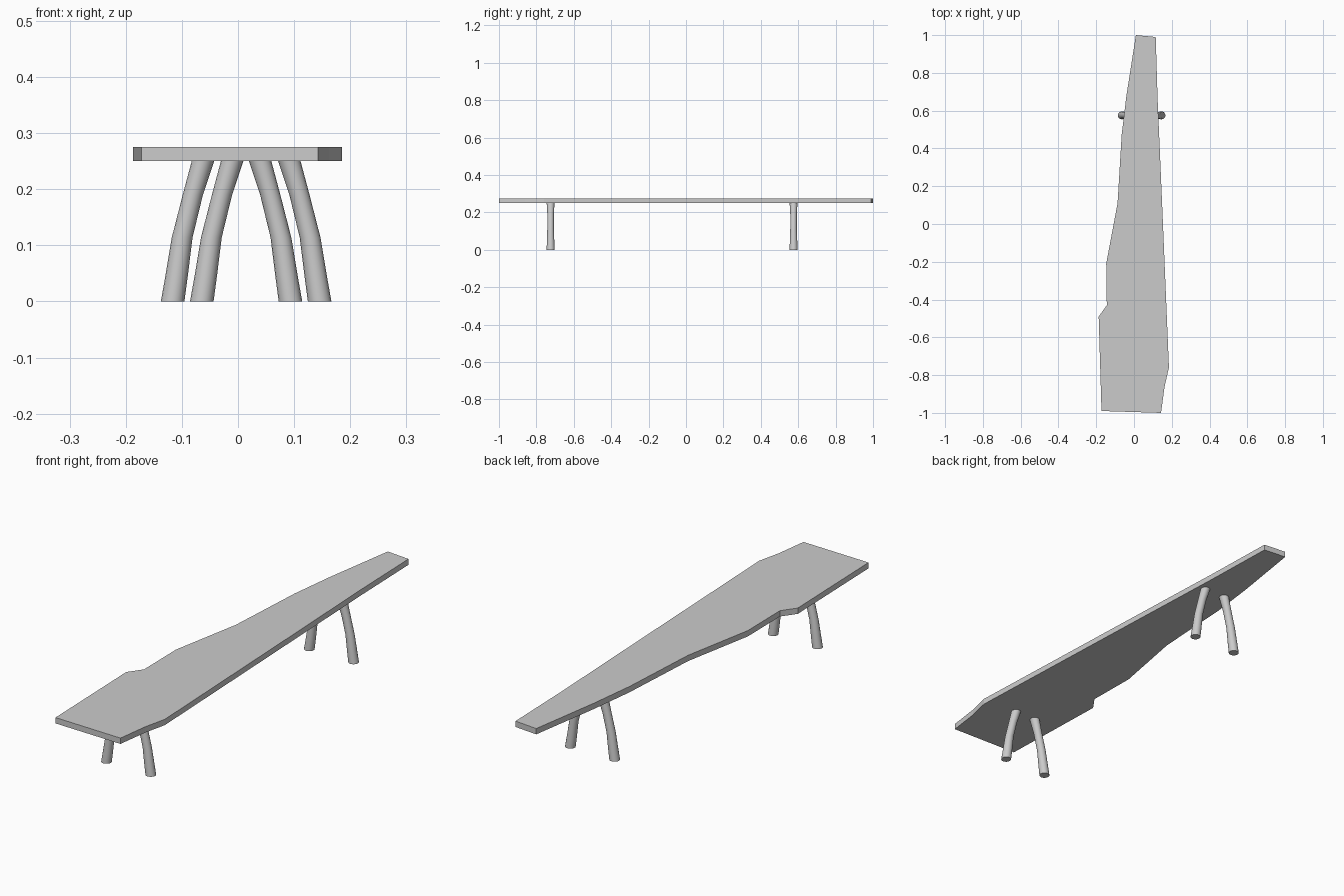
import bpy, bmesh, math

if "Cube" in bpy.data.objects:
    bpy.data.objects.remove(bpy.data.objects["Cube"])

SLAB_BOTTOM, SLAB_TOP = 0.25, 0.275


def finish(bm, name):
    bmesh.ops.recalc_face_normals(bm, faces=bm.faces)
    mesh = bpy.data.meshes.new(name)
    bm.to_mesh(mesh)
    bm.free()
    obj = bpy.data.objects.new(name, mesh)
    bpy.context.collection.objects.link(obj)
    return obj


# Bench top: live-edge plank outline, extruded upward
outline = [
    (0.01, 1.0), (0.115, 0.99), (0.125, 0.66), (0.150, 0.08), (0.185, -0.76),
    (0.162, -0.86), (0.143, -1.0), (-0.172, -0.99), (-0.187, -0.49),
    (-0.144, -0.43), (-0.147, -0.21), (-0.087, 0.11), (-0.065, 0.475), (-0.04, 0.68),
]
bm = bmesh.new()
face = bm.faces.new([bm.verts.new((x, y, SLAB_BOTTOM)) for x, y in outline])
extruded = bmesh.ops.extrude_face_region(bm, geom=[face])["geom"]
bmesh.ops.translate(bm, vec=(0, 0, SLAB_TOP - SLAB_BOTTOM),
                    verts=[v for v in extruded if isinstance(v, bmesh.types.BMVert)])
finish(bm, "bench_top")

# Leg rings: height, outward offset from the pair's centre, x radius, y radius
rings = [
    (0.0, 0.105, 0.0210, 0.0210),
    (0.045, 0.098, 0.0200, 0.0200),
    (0.114, 0.088, 0.0185, 0.0175),
    (0.19, 0.069, 0.0180, 0.0175),
    (SLAB_BOTTOM, 0.051, 0.0200, 0.0210),
]
SIDES = 16


def branch_leg(name, centre_x, y, side):
    bm = bmesh.new()
    loops = []
    for z, offset, rx, ry in rings:
        loops.append([bm.verts.new((centre_x + side * offset + rx * math.cos(a),
                                    y + ry * math.sin(a), z))
                      for a in (2 * math.pi * i / SIDES for i in range(SIDES))])
    for low, high in zip(loops, loops[1:]):
        for i in range(SIDES):
            j = (i + 1) % SIDES
            bm.faces.new((low[i], low[j], high[j], high[i]))
    bm.faces.new(loops[0])
    bm.faces.new(loops[-1])
    obj = finish(bm, name)
    bpy.ops.object.select_all(action='DESELECT')
    obj.select_set(True)
    bpy.context.view_layer.objects.active = obj
    bpy.ops.object.shade_smooth_by_angle(angle=math.radians(40))


# Two splayed pairs of legs
for end, centre_x, y in (("front", -0.0115, -0.724), ("back", 0.0405, 0.575)):
    for label, side in (("left", -1), ("right", 1)):
        branch_leg(f"{end}_{label}_leg", centre_x, y, side)
